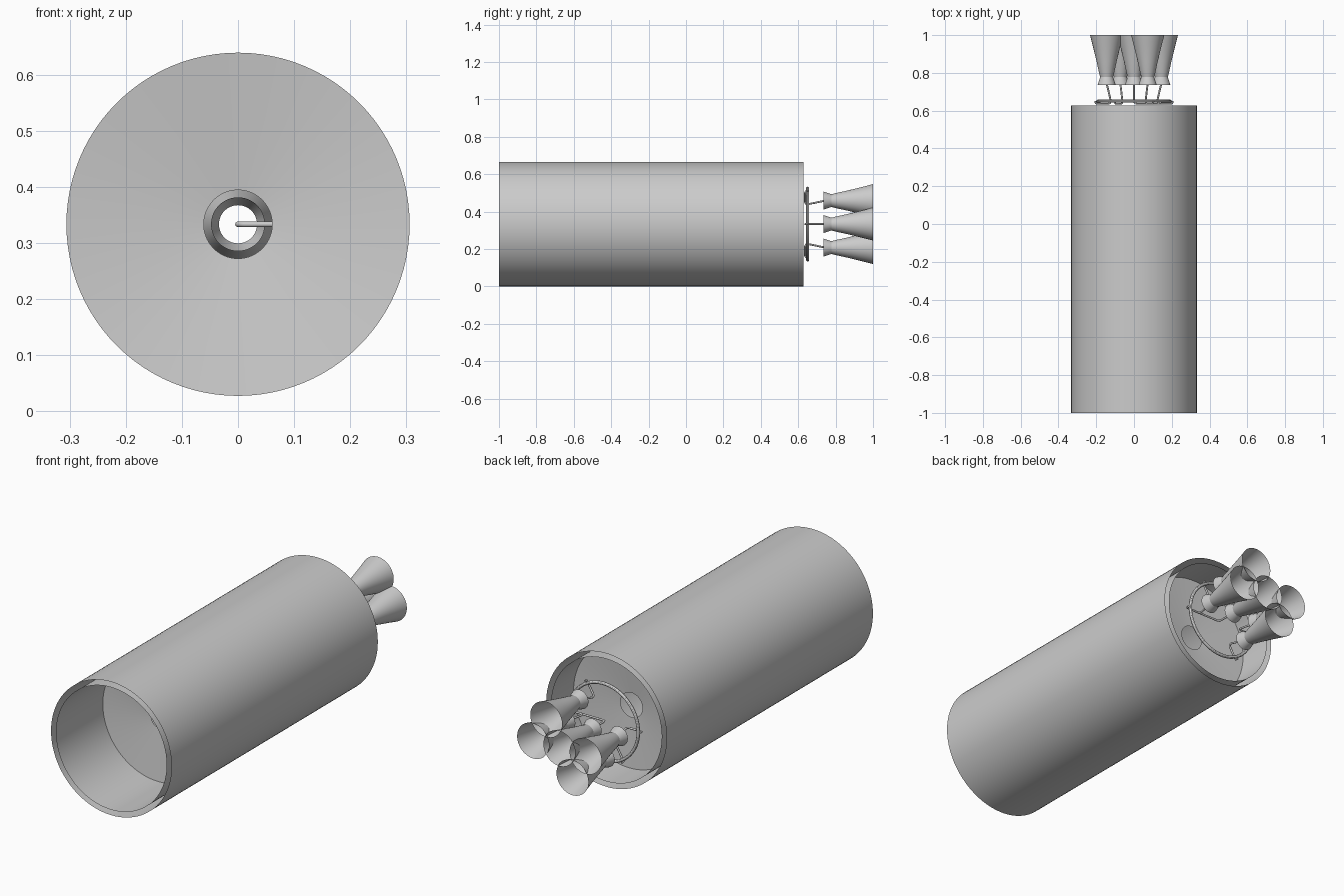
import bpy, math

if "Cube" in bpy.data.objects:
    bpy.data.objects.remove(bpy.data.objects["Cube"])

CZ = 0.333          # height of the rocket axis
SEG = 64


def lathe(name, profile, cx=0.0, cz=CZ, seg=SEG):
    """Revolve (radius, y) points around an axis parallel to y."""
    verts, faces = [], []
    for r, y in profile:
        for i in range(seg):
            a = 2 * math.pi * i / seg
            verts.append((cx + r * math.cos(a), y, cz + r * math.sin(a)))
    for k in range(len(profile) - 1):
        for i in range(seg):
            j = (i + 1) % seg
            faces.append((k * seg + i, k * seg + j,
                          (k + 1) * seg + j, (k + 1) * seg + i))
    me = bpy.data.meshes.new(name)
    me.from_pydata(verts, [], faces)
    me.polygons.foreach_set("use_smooth", [True] * len(faces))
    me.set_sharp_from_angle(angle=math.radians(30))
    ob = bpy.data.objects.new(name, me)
    bpy.context.collection.objects.link(ob)
    return ob


def pipe(name, points, radius):
    """Round tube through points."""
    cu = bpy.data.curves.new(name, 'CURVE')
    cu.dimensions = '3D'
    cu.bevel_depth = radius
    cu.bevel_resolution = 3
    cu.use_fill_caps = True
    sp = cu.splines.new('POLY')
    sp.points.add(len(points) - 1)
    for p, co in zip(sp.points, points):
        p.co = (*co, 1)
    sp.use_smooth = True
    ob = bpy.data.objects.new(name, cu)
    bpy.context.collection.objects.link(ob)
    return ob


# Tank shell and inner liner, both open at the ends
lathe("outer_shell", [(0.333, -1.0), (0.333, 0.628)], seg=96)
lathe("inner_liner", [(0.306, 0.628), (0.306, -1.0)], seg=96)

# Shallow bulkheads with a centre hole
lathe("front_bulkhead", [(0.306, -0.63), (0.061, -0.60)], seg=96)
lathe("rear_bulkhead", [(0.306, 0.45), (0.061, 0.43)], seg=96)

# Fuel ring behind the tank
ring = [(0.192 + 0.008 * math.cos(t), 0.65 + 0.008 * math.sin(t))
        for t in [2 * math.pi * k / 12 for k in range(13)]]
lathe("fuel_ring", ring)

# Engines: one in the centre and four around it
BELL = [(0.048, 0.735), (0.046, 0.742), (0.034, 0.778), (0.040, 0.80),
        (0.053, 0.86), (0.070, 0.93), (0.088, 1.0)]
R = 0.145
engines = [("centre", 0, 0)] + [("outer_%d" % d, R, d) for d in (0, 60, 180, 240)]
for label, r, deg in engines:
    c, s = math.cos(math.radians(deg)), math.sin(math.radians(deg))
    lathe("engine_bell_" + label, BELL, r * c, CZ + r * s, 48)
    # Feed pipe from the ring to the engine
    bend = max(r - 0.022, 0.0)
    path = [(0.205, 0.652), (0.203, 0.64), (0.195, 0.637), (bend + 0.012, 0.637),
            (bend + 0.003, 0.641), (bend, 0.652), (bend + (r - bend) * 0.4, 0.69),
            (r, 0.745)]
    pipe("feed_pipe_" + label, [(p * c, y, CZ + p * s) for p, y in path], 0.005)
